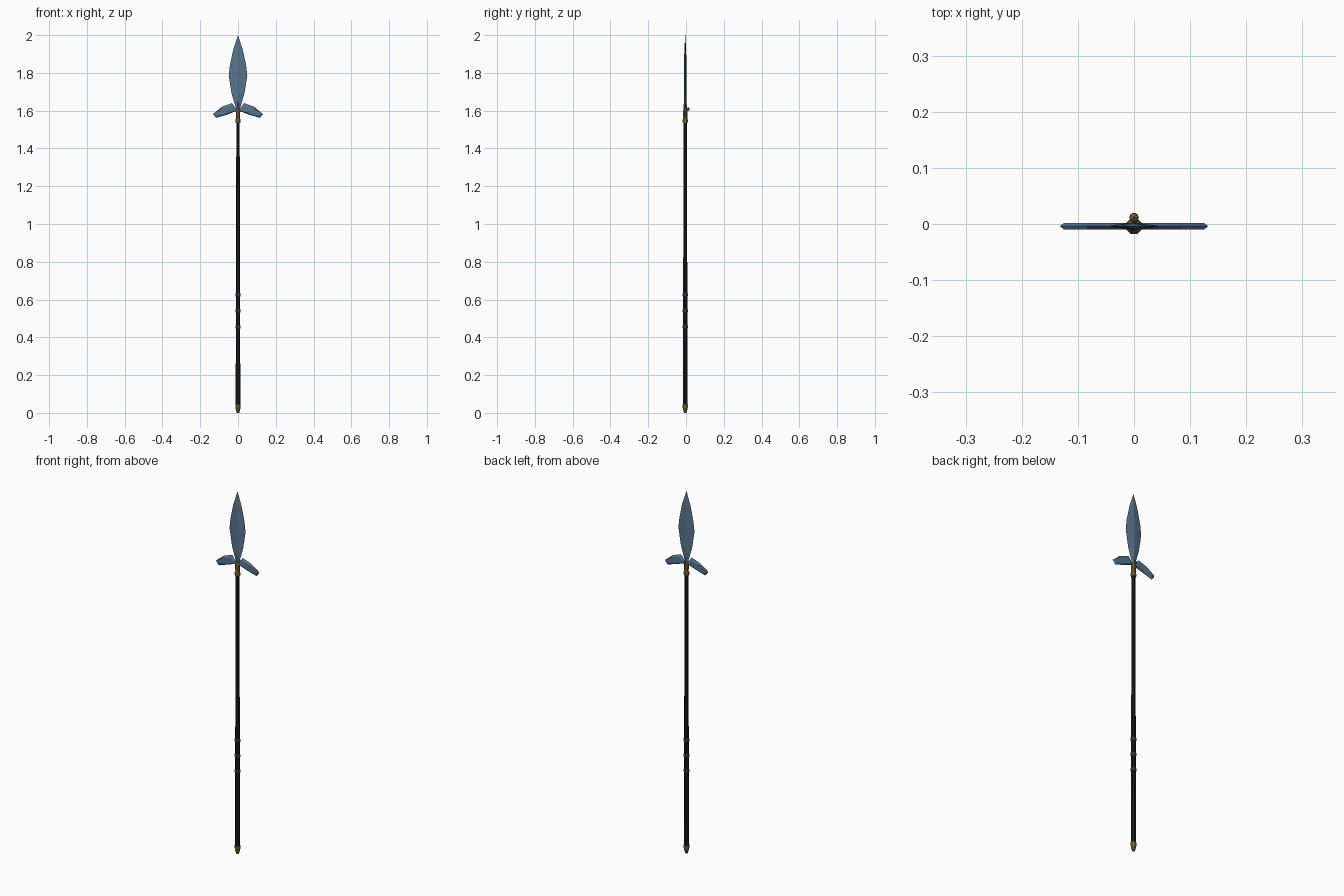
import bpy, bmesh, math
from mathutils import Matrix

if "Cube" in bpy.data.objects:
    bpy.data.objects.remove(bpy.data.objects["Cube"])

AXIS_Y = -0.004  # the pole sits slightly forward of the stud


def material(name, rgb):
    m = bpy.data.materials.new(name)
    m.use_nodes = True
    m.diffuse_color = (*rgb, 1)
    m.node_tree.nodes["Principled BSDF"].inputs["Base Color"].default_value = (*rgb, 1)
    return m


steel = material("blue steel", (0.10, 0.18, 0.27))
brass = material("aged brass", (0.25, 0.15, 0.04))
wood = material("dark wood", (0.012, 0.011, 0.020))
iron = material("dark iron", (0.04, 0.05, 0.075))


def finish(name, bm, mat, y=AXIS_Y):
    bmesh.ops.recalc_face_normals(bm, faces=bm.faces)
    mesh = bpy.data.meshes.new(name)
    bm.to_mesh(mesh)
    bm.free()
    mesh.materials.append(mat)
    ob = bpy.data.objects.new(name, mesh)
    ob.location.y = y
    bpy.context.collection.objects.link(ob)
    return ob


def lathe(name, profile, mat, sides=8):
    """Closed faceted solid from (radius, height) pairs."""
    bm = bmesh.new()
    rings = []
    for r, z in profile:
        angles = [(i + 0.5) * math.tau / sides for i in range(sides)]
        rings.append([bm.verts.new((r * math.cos(a), r * math.sin(a), z)) for a in angles])
    for low, high in zip(rings, rings[1:]):
        for i in range(sides):
            j = (i + 1) % sides
            bm.faces.new((low[i], low[j], high[j], high[i]))
    bm.faces.new(rings[0])
    bm.faces.new(rings[-1])
    return finish(name, bm, mat)


# Pole, grip rings and end fittings
lathe("shaft", [(0.0135, 0.03), (0.0095, 1.56)], wood)
for label, z in (("lower", 0.455), ("middle", 0.54), ("upper", 0.625)):
    lathe(label + "_grip_ring",
          [(0.012, z - 0.010), (0.0148, z - 0.006), (0.0148, z + 0.006), (0.012, z + 0.010)], iron)
lathe("butt_cap", [(0.007, 0), (0.013, 0.02), (0.0148, 0.03), (0.0148, 0.045)], brass)
lathe("collar", [(0.0135, 1.535), (0.0145, 1.54), (0.0145, 1.552), (0.0115, 1.557),
                 (0.0125, 1.59), (0.0135, 1.60), (0.008, 1.612)], brass)
lathe("blade_socket", [(0.0105, 1.59), (0.009, 1.63), (0.002, 1.70)], steel)

# Leaf blade with a diamond cross-section: (half width, half thickness, height)
sections = [(0.008, 0.007, 1.60), (0.016, 0.007, 1.63), (0.034, 0.007, 1.69),
            (0.049, 0.0065, 1.785), (0.043, 0.006, 1.84), (0.026, 0.005, 1.92)]
bm = bmesh.new()
loops = [[bm.verts.new(p) for p in ((w, 0, z), (0, t, z), (-w, 0, z), (0, -t, z))]
         for w, t, z in sections]
tip = bm.verts.new((0, 0, 2))
for low, high in zip(loops, loops[1:]):
    for i in range(4):
        j = (i + 1) % 4
        bm.faces.new((low[i], low[j], high[j], high[i]))
for i in range(4):
    bm.faces.new((loops[-1][i], loops[-1][(i + 1) % 4], tip))
bm.faces.new(loops[0])
finish("blade", bm, steel)

# Swept side wings: a sharp rim with a bevelled flat on each face
outline = [(0.004, 1.600), (0.032, 1.640), (0.085, 1.621), (0.132, 1.582), (0.116, 1.562), (0.06, 1.578)]
cx = sum(p[0] for p in outline) / len(outline)
cz = sum(p[1] for p in outline) / len(outline)
for side, sign in (("left", 1), ("right", -1)):
    bm = bmesh.new()
    rim = [bm.verts.new((sign * x, 0, z)) for x, z in outline]
    for y in (-0.006, 0.006):
        flat = [bm.verts.new((sign * (cx + (x - cx) * 0.88), y, cz + (z - cz) * 0.65))
                for x, z in outline]
        bm.faces.new(flat)
        for i in range(len(rim)):
            j = (i + 1) % len(rim)
            bm.faces.new((rim[i], rim[j], flat[j], flat[i]))
    finish(side + "_wing", bm, steel)

# Faceted stud on the back of the collar
bm = bmesh.new()
bmesh.ops.create_icosphere(bm, subdivisions=1, radius=0.0095,
                           matrix=Matrix.Translation((0, 0, 1.608)))
finish("back_stud", bm, brass, y=0.0115)
